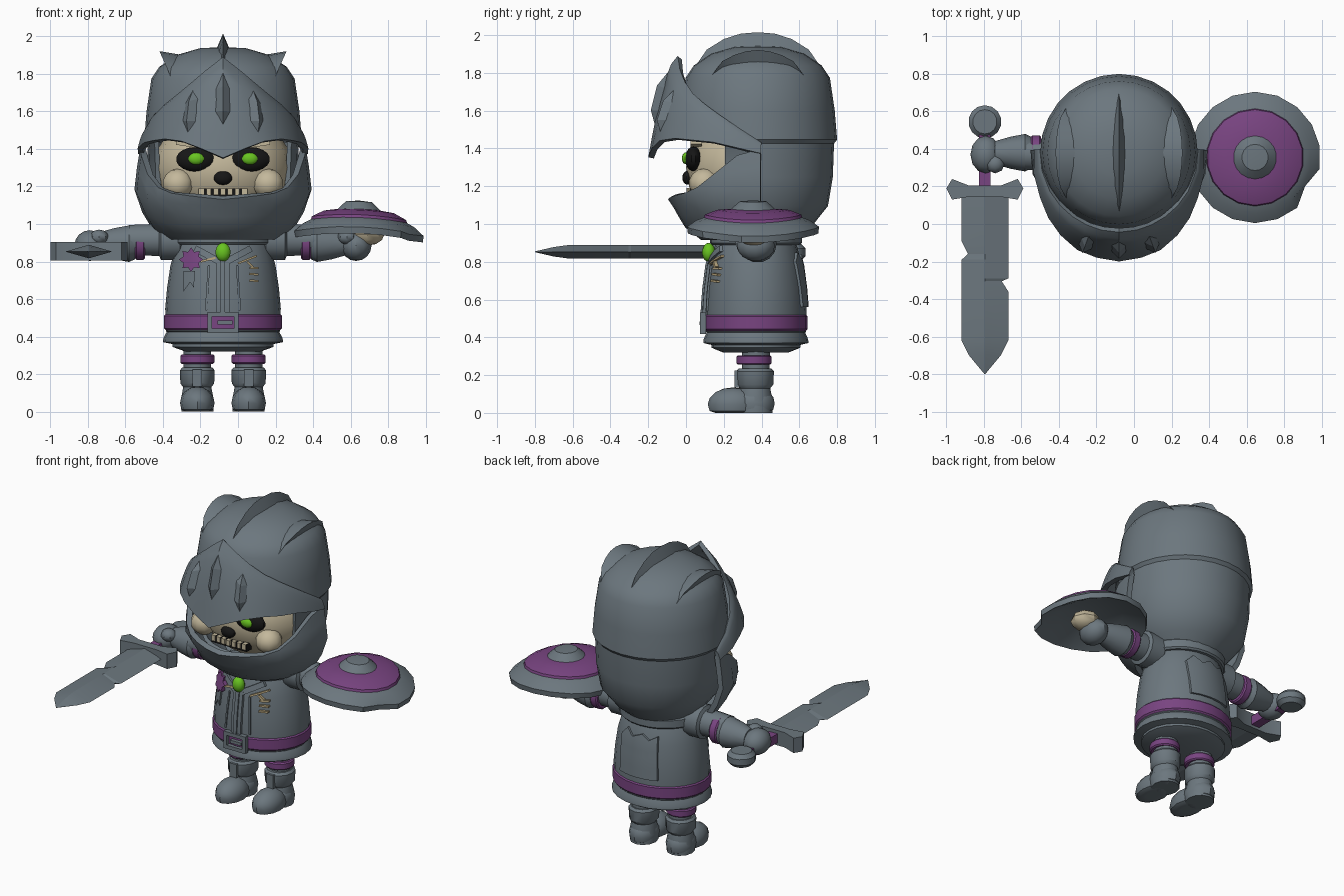
import bpy, bmesh, math
from mathutils import Matrix, Vector

if "Cube" in bpy.data.objects:
    bpy.data.objects.remove(bpy.data.objects["Cube"])

CX, CY, TY = -0.08, 0.38, 0.37       # body axis x, head y, torso y


def mat(name, *c):
    m = bpy.data.materials.new(name)
    m.diffuse_color = (*c, 1)
    m.use_nodes = True
    m.node_tree.nodes["Principled BSDF"].inputs["Base Color"].default_value = m.diffuse_color
    return m


STEEL = mat("steel grey", .15, .185, .21)
PURPLE = mat("purple", .19, .058, .22)
GREEN = mat("glow green", .14, .55, .015)
BONE = mat("bone", .55, .48, .33)
BLACK = mat("black", .008, .008, .008)
THREAD = mat("thread tan", .42, .33, .18)


def interp(x, knots):
    if x <= knots[0][0]:
        return knots[0][1]
    for (a, p), (b, q) in zip(knots, knots[1:]):
        if x <= b:
            return p + (q - p) * (x - a) / (b - a)
    return knots[-1][1]


def finish(name, bm, mats, solid=0, angle=35):
    bmesh.ops.remove_doubles(bm, verts=bm.verts, dist=1e-5)
    bmesh.ops.recalc_face_normals(bm, faces=bm.faces)
    me = bpy.data.meshes.new(name)
    bm.to_mesh(me)
    bm.free()
    ob = bpy.data.objects.new(name, me)
    bpy.context.collection.objects.link(ob)
    for m in mats if isinstance(mats, list) else [mats]:
        me.materials.append(m)
    bpy.ops.object.select_all(action='DESELECT')
    ob.select_set(True)
    bpy.context.view_layer.objects.active = ob
    if solid:
        md = ob.modifiers.new("thickness", 'SOLIDIFY')
        md.thickness, md.offset = solid, 0
        bpy.ops.object.modifier_apply(modifier=md.name)
    bpy.ops.object.shade_smooth_by_angle(angle=math.radians(angle))
    return ob


def loft(rows, wrap=True, caps=False):
    """Skin between rows of points."""
    bm = bmesh.new()
    vs = [[bm.verts.new(p) for p in r] for r in rows]
    n = len(rows[0])
    for a, b in zip(vs, vs[1:]):
        for i in range(n if wrap else n - 1):
            j = (i + 1) % n
            bm.faces.new((a[i], a[j], b[j], b[i]))
    if caps:
        bm.faces.new(vs[0])
        bm.faces.new(vs[-1])
    return bm


def revolve(prof, loc, n=20, sx=1, sy=1):
    rows = [[(loc[0] + r * sx * math.sin(t), loc[1] - r * sy * math.cos(t), loc[2] + z)
             for t in [2 * math.pi * i / n for i in range(n)]] for r, z in prof]
    bm = loft(rows)
    bmesh.ops.remove_doubles(bm, verts=bm.verts, dist=1e-5)
    return bm


def lathe(name, prof, m, loc, n=20, sx=1, sy=1):
    return finish(name, revolve(prof, loc, n, sx, sy), m)


def side_lathe(name, prof, m, s, y, z, n=14):
    bm = revolve(prof, (0, 0, 0), n)
    for v in bm.verts:
        v.co = (CX + s * v.co.z, y + v.co.y, z + v.co.x)
    finish(name, bm, m)


def ring(r0, r1, z0, z1):
    b = (z1 - z0) * .15
    return [(r0, z0), (r1 - b, z0), (r1, z0 + b), (r1, z1 - b), (r1 - b, z1), (r0, z1), (r0, z0)]


def ball(name, loc, size, m, u=14, v=9, floor=False):
    bm = bmesh.new()
    bmesh.ops.create_uvsphere(bm, u_segments=u, v_segments=v, radius=1)
    for w in bm.verts:
        w.co = Vector([l + c * k for l, c, k in zip(loc, w.co, size)])
        if floor:
            w.co.z = max(w.co.z, 0)
    finish(name, bm, m)


def box(name, loc, size, m, rot=0):
    bm = bmesh.new()
    bmesh.ops.create_cube(bm, size=1)
    bm.transform(Matrix.Translation(loc) @ Matrix.Rotation(rot, 4, 'Y') @ Matrix.Diagonal((*size, 1)))
    finish(name, bm, m)


# ---------------------------------------------------------------- helmet
DOME = [(0, 1.93), (.12, 1.925), (.24, 1.89), (.33, 1.83), (.37, 1.77), (.395, 1.6), (.408, 1.45)]
bm = revolve(DOME + [(.392, 1.43), (.385, 1.25), (.36, 1.1), (.28, 1.0), (.2, .93), (0, .93)], (CX, CY, 0), 28)
gap = [f for f in bm.faces if 1.08 < f.calc_center_median().z < 1.48
       and abs(math.atan2(f.calc_center_median().x - CX, CY - f.calc_center_median().y)) < math.radians(70)]
bmesh.ops.delete(bm, geom=gap, context='FACES')
finish("helmet_shell", bm, STEEL, .025)


def visor(a, s, dr=0):
    t = abs(a)
    top = interp(t, [(0, 1.88), (30, 1.70), (60, 1.57), (92, 1.42)])
    low = interp(t, [(0, 1.35), (12, 1.40), (28, 1.455), (60, 1.43), (92, 1.37)])
    rb = interp(t, [(0, .565), (23, .55), (35, .525), (60, .47), (92, .438)])
    r = .413 + (rb - .413) * s ** .6 + dr
    a = math.radians(a)
    return (CX + r * math.sin(a), CY - r * math.cos(a), top + (low - top) * s)


def jaw(a, s):
    z = interp(abs(a), [(0, 1.14), (40, 1.17), (55, 1.22), (70, 1.35), (95, 1.40)])
    z += (.93 - z) * s
    r = interp(z, [(.93, .29), (1.0, .38), (1.08, .42), (1.14, .46), (1.28, .445), (1.4, .425)])
    a = math.radians(a)
    return (CX + r * math.sin(a), CY - r * math.cos(a), z)


cols = [-92, -76, -60, -47, -35, -23, -12, 0, 12, 23, 35, 47, 60, 76, 92]
steps = [0, .08, .2, .4, .6, .8, 1]
finish("visor", loft([[visor(a, s) for a in cols] for s in steps], False), STEEL, .03)
finish("jaw_guard", loft([[jaw(a, s) for a in cols] for s in [0, .2, .45, .7, .87, 1]], False), STEEL, .035)

# raised visor ribs
for a, s0, s1 in [(-20, .12, .83), (0, .12, .68), (20, .12, .83)]:
    q = (s1 - s0) * .28
    rows = [[visor(a + k * w, s, h) for k, h in ((-1, .01), (0, .01 + .04 * (w > .1)), (1, .01))]
            for s, w in [(s0, .05), (s0 + q, 4.5), (s1 - q, 4.5), (s1, .05)]]
    finish("visor_rib", loft(rows, False), STEEL, 0, 10)

# three crest fins
for s, d, y0, y1, w, h in [(0, 0, .02, .74, .045, .085), (-1, .27, .13, .63, .055, .085), (1, .27, .13, .63, .055, .085)]:
    out = Vector((.8 * s, 0, .6 if s else 1))
    across = Vector((out.z, 0, -out.x))
    rows = []
    for i in range(9):
        y, k = y0 + (y1 - y0) * i / 8, math.sin(math.pi * (i + .02) / 8.04)
        b = Vector((CX + s * d, y, interp(math.hypot(d, y - CY), DOME)))
        rows.append([b - across * w * k - out * .02, b + out * h * k ** .5, b + across * w * k - out * .02])
    finish("crest_fin", loft(rows, True, True), STEEL, 0, 25)

# ---------------------------------------------------------------- skull face
ball("skull", (CX, .34, 1.3), (.37, .34, .3), BONE, 16, 10)
ball("nose_hole", (CX, .01, 1.245), (.05, .03, .037), BLACK)
box("mouth_gap", (CX, .045, 1.165), (.26, .05, .05), BLACK)
for i in range(-3, 4):
    box("tooth", (CX + i * .038, .018 + .004 * abs(i), 1.172), (.026, .03, .036), BONE)
for s in (-1, 1):
    ball("eye_socket", (CX + s * .143, .04, 1.345), (.11, .045, .066), BLACK)
    ball("eye_glow", (CX + s * .143, .0, 1.348), (.043, .022, .032), GREEN)
    ball("cheek", (CX + s * .24, .10, 1.215), (.085, .085, .08), BONE, 10, 7)
    box("brow", (CX + s * .15, .055, 1.425), (.2, .06, .035), BONE, s * -.15)

# ---------------------------------------------------------------- torso
COAT = [(.305, .43), (.308, .55), (.298, .66), (.28, .78), (.245, .9), (.2, .97)]
lathe("coat", [(0, .32), (.2, .32), (.27, .345), (.27, .36), (.32, .37), (.318, .39), (.3, .425)]
      + COAT + [(0, .97)], STEEL, (CX, TY, 0), 24, 1, .87)
lathe("belt", ring(.29, .315, .43, .525), PURPLE, (CX, TY, 0), 24, 1, .87)
lathe("collar", ring(.15, .27, .89, .96), STEEL, (CX, TY, 0), 24, 1, .9)


def plate(name, pts, m, side=-1, th=.012):
    """Flat outline in x,z wrapped on the coat; side -1 is front."""
    bm = bmesh.new()
    bm.faces.new([bm.verts.new((x, 0, z)) for x, z in pts])
    for k in range(-7, 8):
        for co, no in (((CX + k * .045, 0, 0), (1, 0, 0)), ((0, 0, .7 + k * .04), (0, 0, 1))):
            bmesh.ops.bisect_plane(bm, geom=bm.verts[:] + bm.edges[:] + bm.faces[:], plane_co=co, plane_no=no)
    for v in bm.verts:
        r = interp(v.co.z, [(z, r) for r, z in COAT])
        v.co.y = TY + side * .87 * (math.sqrt(max(r * r - (v.co.x - CX) ** 2, 0)) - .004)
    new = bmesh.ops.extrude_face_region(bm, geom=bm.faces[:])["geom"]
    for v in new:
        if isinstance(v, bmesh.types.BMVert):
            v.co.y += side * (th + .004)
    finish(name, bm, m)


def bar(x0, z0, x1, z1, w):
    n = Vector((z0 - z1, x1 - x0)).normalized() * w / 2
    return [(x0 - n.x, z0 - n.y), (x1 - n.x, z1 - n.y), (x1 + n.x, z1 + n.y), (x0 + n.x, z0 + n.y)]


plate("coat_placket", [(-.115, .53), (-.045, .53), (-.045, .83), (-.115, .83)], STEEL, -1, .015)
plate("placket_strip", [(-.092, .53), (-.068, .53), (-.068, .83), (-.092, .83)], STEEL, -1, .024)
for s in (-1, 1):
    plate("lapel", bar(CX + s * .02, .80, CX + s * .15, .87, .035), STEEL, -1, .014)
    plate("coat_seam", bar(CX + s * .09, .54, CX + s * .075, .78, .012), STEEL, -1, .008)
plate("back_patch", [(-.22, .56), (.06, .56), (.07, .80), (.02, .85), (-.03, .81), (-.1, .84), (-.15, .81), (-.2, .84)],
      STEEL, 1, .012)

# stitches
for b in [(.0, .79, .10, .83), (.05, .80, .08, .77), (.06, .765, .11, .765), (.06, .735, .11, .73),
          (.06, .70, .11, .695), (-.2, .80, -.12, .82)]:
    plate("stitch", bar(*b, .011), THREAD, -1, .016)

# flower badge with ribbon, and gem
star = [(-.25 + r * math.sin(i * math.pi / 8), .81 + r * math.cos(i * math.pi / 8))
        for i in range(16) for r in [.065 if i % 2 == 0 else .044]]
plate("flower_badge", star, PURPLE, -1, .03)
plate("badge_ribbon", [(-.29, .75), (-.23, .75), (-.235, .66), (-.255, .69), (-.29, .64)], STEEL, -1, .014)
ball("gem", (CX, .12, .85), (.041, .035, .05), GREEN)

# buckle
for dx in (-.07, .07):
    box("buckle_side", (CX + dx, .09, .475), (.024, .03, .11), STEEL)
for dz in (-.045, .045):
    box("buckle_bar", (CX, .09, .475 + dz), (.16, .03, .024), STEEL)
box("buckle_pin", (CX + .01, .085, .475), (.08, .025, .02), STEEL)

# ---------------------------------------------------------------- arms and legs
for s in (-1, 1):
    side_lathe("sleeve", [(0, .15), (.1, .15), (.1, .22), (.11, .23), (.11, .33), (.088, .34), (.082, .5), (0, .5)],
               STEEL, s, TY, .915)
    side_lathe("arm_band", ring(.06, .093, .415, .47), PURPLE, s, CY, .9)
    side_lathe("glove_cuff", [(0, .46), (.085, .47), (.1, .5), (.085, .58), (.062, .66), (0, .68)], STEEL, s, CY, .895)
    ball("fist", (CX + s * .71, .37, .885), (.082, .1, .082), STEEL, 12, 8)
    ball("thumb", (CX + s * .66, .32, .93), (.05, .05, .04), STEEL, 8, 6)
    lx = CX + s * .137
    lathe("leg", [(0, .18), (.072, .18), (.075, .38), (0, .38)], STEEL, (lx, TY, 0), 12)
    lathe("leg_band", ring(.05, .093, .255, .305), PURPLE, (lx, .36, 0), 14)
    lathe("boot_shaft", [(0, 0), (.085, 0), (.088, .06), (.075, .13), (.09, .15), (.093, .22), (.08, .235), (0, .235)],
          STEEL, (lx, .365, 0), 12, 1, 1.08)
    ball("boot_toe", (lx, .25, .045), (.092, .135, .09), STEEL, 12, 8, True)
    ball("boot_heel", (lx, .36, .05), (.09, .11, .09), STEEL, 12, 8, True)
    box("boot_strap", (lx, .275, .18), (.05, .035, .09), STEEL)

# ---------------------------------------------------------------- sword
SX, SZ = -.795, .853
blade = [(.15, -.92, -.67), (-.09, -.92, -.67), (-.16, -.885, -.67), (-.175, -.90, -.67), (-.19, -.92, -.67),
         (-.29, -.92, -.67), (-.305, -.92, -.705), (-.36, -.92, -.67), (-.62, -.92, -.67), (-.70, -.88, -.71),
         (-.8, -.797, -.793)]
rows = []
for y, l, r in blade:
    h = .036 if y > -.65 else (.025 if y > -.75 else .002)
    rows.append([(l, y, SZ), (SX, y, SZ + h), (r, y, SZ), (SX, y, SZ - h)])
finish("blade", loft(rows, True, True), STEEL, 0, 10)
guard = [(-1, .19), (-.97, .24), (-.88, .205), (-.71, .205), (-.62, .24), (-.59, .19), (-.62, .13), (-.71, .145),
         (-.88, .145), (-.97, .13)]
finish("sword_guard", loft([[(x, y, z) for x, y in guard] for z in (.805, .905)], True, True), STEEL)
box("sword_grip", (SX, .34, SZ), (.06, .32, .06), PURPLE)
lathe("pommel", [(0, -.045), (.065, -.045), (.088, -.02), (.088, .02), (.065, .045), (0, .045)], STEEL,
      (SX, .545, .85), 14)

# ---------------------------------------------------------------- shield
HX, HY = .645, .355
bm = revolve([(0, .125), (.07, .12), (.105, .09), (.115, .08), (.19, .075), (.255, .05), (.26, .035), (.3, .02),
              (.35, -.015), (.345, -.05), (.2, .01), (0, .03)], (0, 0, 0), 18)
for f in bm.faces:
    c = f.calc_center_median()
    f.material_index = int(.112 < c.xy.length < .258 and c.z > .042)
for v in bm.verts:
    x, y, z = v.co
    k = .88 if x > .2 and -.26 < y < -.12 and math.hypot(x, y) > .33 else 1   # chipped rim
    v.co = (HX + x * k, HY + y * k, 1.0 + z - .3 * x * x - .04 * x)
finish("shield", bm, [STEEL, PURPLE])
ball("shield_strap", (.69, .36, .945), (.09, .09, .06), BONE, 8, 6)
